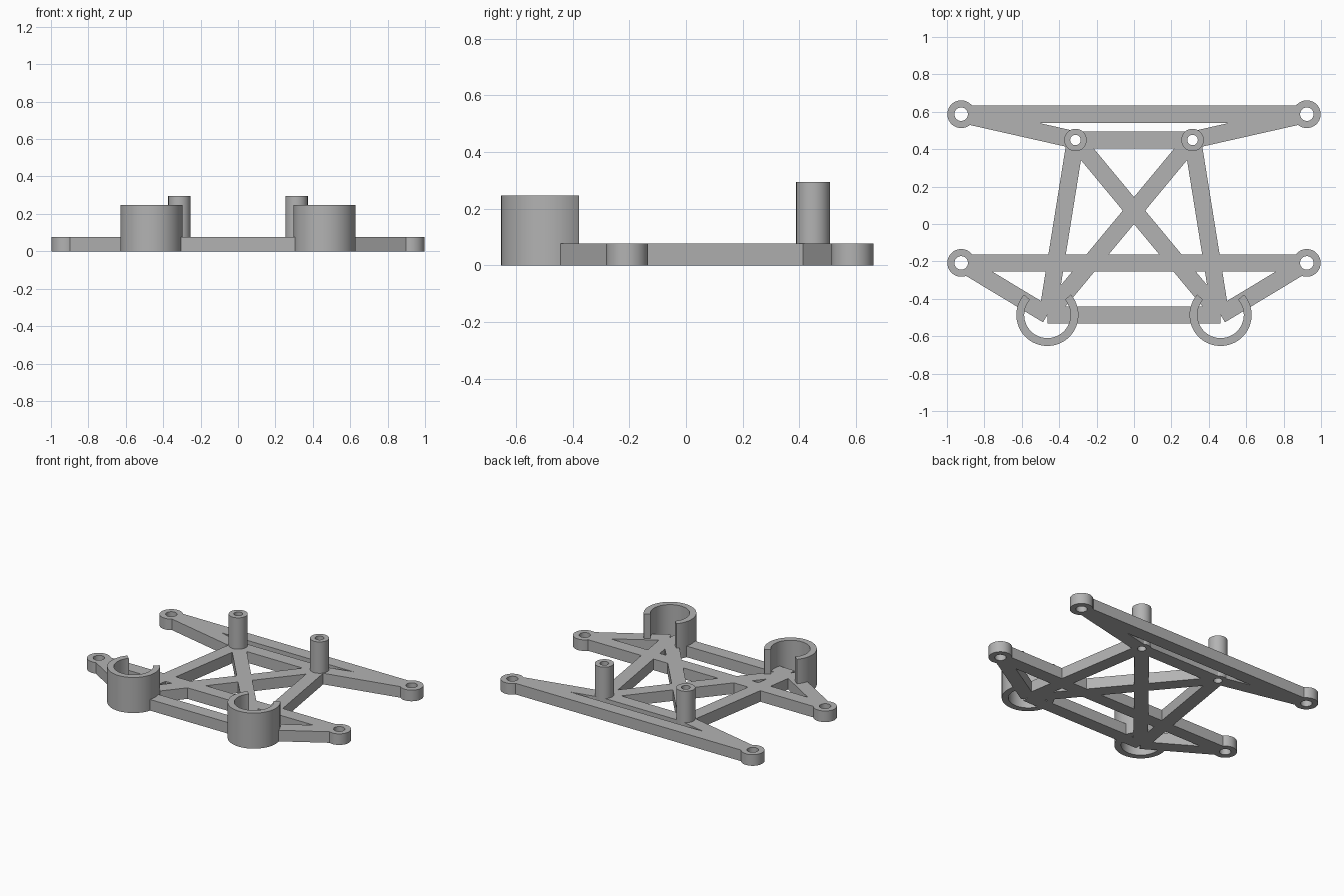
import bpy, bmesh
from math import radians, cos, sin, tau
from mathutils import Vector

cube = bpy.data.objects.get("Cube")
if cube:
    bpy.data.objects.remove(cube)

grey = bpy.data.materials.new("plain grey")
grey.use_nodes = True
colour = (0.45, 0.45, 0.45, 1)
grey.diffuse_color = colour
grey.node_tree.nodes["Principled BSDF"].inputs["Base Color"].default_value = colour

PLATE = 0.077      # frame thickness
WIDTH = 0.092      # strut width
REAR_Y, FRONT_Y = 0.587, -0.208
POST = Vector((0.313, 0.449))
CLIP = Vector((0.463, -0.486))
EAR_X = 0.924


def prism(name, outline, z0, z1):
    """Extrude a flat outline from z0 to z1."""
    bm = bmesh.new()
    face = bm.faces.new([bm.verts.new((x, y, z0)) for x, y in outline])
    top = bmesh.ops.extrude_face_region(bm, geom=[face])
    verts = [v for v in top["geom"] if isinstance(v, bmesh.types.BMVert)]
    bmesh.ops.translate(bm, verts=verts, vec=(0, 0, z1 - z0))
    bmesh.ops.recalc_face_normals(bm, faces=bm.faces)
    mesh = bpy.data.meshes.new(name)
    bm.to_mesh(mesh)
    bm.free()
    mesh.materials.append(grey)
    obj = bpy.data.objects.new(name, mesh)
    bpy.context.scene.collection.objects.link(obj)
    return obj


def arc(centre, radius, start=0, sweep=tau, steps=64, closed=True):
    count = steps if closed else steps + 1
    return [(centre[0] + radius * cos(start + sweep * i / steps),
             centre[1] + radius * sin(start + sweep * i / steps)) for i in range(count)]


def strut(a, b):
    """Straight bar between two points."""
    a, b = Vector(a), Vector(b)
    along = (b - a).normalized()
    side = Vector((-along.y, along.x)) * WIDTH / 2
    return prism("strut", [a + side, b + side, b - side, a - side], 0, PLATE)


def combine(target, others, operation):
    """Boolean the others into the target one by one, then drop them."""
    bpy.context.view_layer.objects.active = target
    for other in others:
        mod = target.modifiers.new("join", "BOOLEAN")
        mod.operation = operation
        mod.solver = "EXACT"
        mod.object = other
        bpy.ops.object.modifier_apply(modifier=mod.name)
        bpy.data.objects.remove(other)


def smooth(obj):
    bpy.ops.object.select_all(action="DESELECT")
    obj.select_set(True)
    bpy.context.view_layer.objects.active = obj
    bpy.ops.object.shade_smooth_by_angle(angle=radians(30))


def mirrored(point, s):
    return Vector((point[0] * s, point[1]))


# Cross bars of the frame
frame = strut((-EAR_X, REAR_Y), (EAR_X, REAR_Y))
frame.name = "frame"
pieces = [strut((-EAR_X, FRONT_Y), (EAR_X, FRONT_Y)),
          strut(mirrored(POST, -1), POST),
          strut(mirrored(CLIP, -1), CLIP)]
holes = []

for s in (-1, 1):
    post, clip = mirrored(POST, s), mirrored(CLIP, s)
    # Diagonal struts
    pieces += [strut((EAR_X * s, REAR_Y), post),
               strut((EAR_X * s, FRONT_Y), clip),
               strut(post, clip),
               strut(post, mirrored(CLIP, -s))]
    # Round ears with screw holes
    for y in (REAR_Y, FRONT_Y):
        pieces.append(prism("ear", arc((EAR_X * s, y), 0.074), 0, PLATE))
        holes.append(prism("hole", arc((EAR_X * s, y), 0.036), -0.1, 0.2))

    # Standing hollow posts
    label = "left" if s > 0 else "right"
    tube = prism(label + "_post", arc(post, 0.06), 0, 0.295)
    combine(tube, [prism("bore", arc(post, 0.028), -0.1, 0.4)], "DIFFERENCE")
    smooth(tube)
    holes.append(prism("hole", arc(post, 0.028), -0.1, 0.2))

    # Open round clips, gap toward the back
    start, sweep = radians(139), radians(262)
    outline = (arc(clip, 0.166, start, sweep, closed=False)
               + arc(clip, 0.124, start, sweep, closed=False)[::-1])
    smooth(prism(label + "_clip", outline, 0, 0.247))

combine(frame, pieces, "UNION")
combine(frame, holes, "DIFFERENCE")
smooth(frame)
